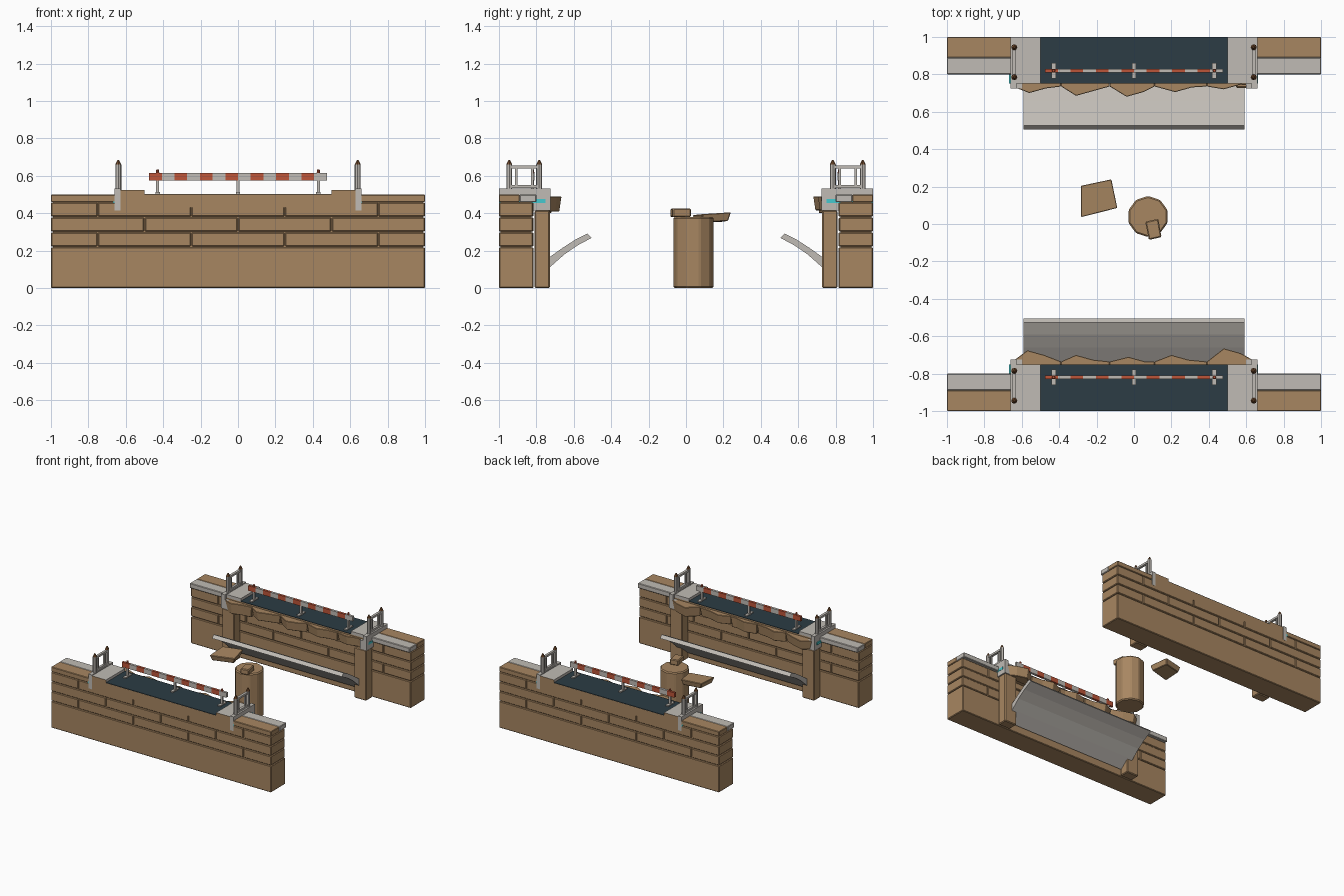
import bpy, bmesh, math, random
from mathutils import Vector

random.seed(4)
cube = bpy.data.objects.get("Cube")
if cube:
    bpy.data.objects.remove(cube, do_unlink=True)


def material(name, rgb):
    m = bpy.data.materials.new(name)
    m.use_nodes = True
    m.diffuse_color = (*rgb, 1)
    m.node_tree.nodes["Principled BSDF"].inputs["Base Color"].default_value = (*rgb, 1)
    return m


STONE = material("sandstone", (0.39, 0.24, 0.12))
GREY = material("pale concrete", (0.53, 0.50, 0.46))
ROAD = material("asphalt", (0.025, 0.045, 0.058))
RED = material("barrier red", (0.51, 0.09, 0.04))
CYAN = material("cyan trim", (0.06, 0.58, 0.62))
COPPER = material("copper cap", (0.19, 0.08, 0.03))


def finish(name, bm, mats, bevel=0.0):
    bmesh.ops.recalc_face_normals(bm, faces=bm.faces)
    mesh = bpy.data.meshes.new(name)
    bm.to_mesh(mesh)
    bm.free()
    for m in mats:
        mesh.materials.append(m)
    ob = bpy.data.objects.new(name, mesh)
    bpy.context.collection.objects.link(ob)
    if bevel:
        mod = ob.modifiers.new("bevel", "BEVEL")
        mod.width, mod.segments = bevel, 1
    return ob


def box(name, x, y, z, mat, bevel=0.0):
    """Box from three (min, max) ranges."""
    bm = bmesh.new()
    bmesh.ops.create_cube(bm, size=1)
    for v in bm.verts:
        v.co = [r[0] if c < 0 else r[1] for c, r in zip(v.co, (x, y, z))]
    return finish(name, bm, [mat], bevel)


def prism(name, points, offset, mat, bevel=0.0, shrink=1.0):
    """Polygon pushed along an offset, its far end optionally smaller."""
    bm = bmesh.new()
    face = bm.faces.new([bm.verts.new(p) for p in points])
    new = bmesh.ops.extrude_face_region(bm, geom=[face])["geom"]
    verts = [g for g in new if isinstance(g, bmesh.types.BMVert)]
    mid = sum((v.co for v in verts), Vector()) / len(verts)
    for v in verts:
        v.co = mid + (v.co - mid) * shrink + Vector(offset)
    return finish(name, bm, [mat], bevel)


def round_part(name, x, y, z, r1, r2, sides, mat, bevel=0.0):
    bm = bmesh.new()
    bmesh.ops.create_cone(bm, cap_ends=True, segments=sides, radius1=r1, radius2=r2, depth=z[1] - z[0])
    bmesh.ops.translate(bm, vec=(x, y, sum(z) / 2), verts=bm.verts)
    return finish(name, bm, [mat], bevel)


def railing(tag, s, x):
    for y in (0.785, 0.945):
        round_part(tag + "rail_post", x, s * y, (0.52, 0.66), 0.016, 0.016, 8, GREY)
        round_part(tag + "rail_cap", x, s * y, (0.66, 0.685), 0.016, 0.004, 8, COPPER)
    for z in (0.535, 0.64):
        box(tag + "rail_bar", (x - 0.01, x + 0.01), (s * 0.785, s * 0.945), (z, z + 0.016), GREY)
    for y in (0.822, 0.908):
        box(tag + "rail_baluster", (x - 0.006, x + 0.006), (s * y - 0.006, s * y + 0.006), (0.54, 0.645), GREY)


def barrier(tag, s):
    y, n, half = s * 0.82, 14, 0.475
    step = 2 * half / n
    for i in range(n):
        x = -half + i * step
        box(tag + "barrier_stripe", (x, x + step), (y - 0.01, y + 0.01), (0.575, 0.615), GREY if i % 2 else RED)
    for x in (-0.43, 0, 0.43):
        box(tag + "barrier_leg", (x - 0.008, x + 0.008), (y - 0.008, y + 0.008), (0.5, 0.58), GREY)
        box(tag + "barrier_foot", (x - 0.012, x + 0.012), (y - 0.042, y + 0.042), (0.503, 0.513), GREY)
        if x:
            round_part(tag + "barrier_lamp", x, y, (0.61, 0.633), 0.01, 0.007, 8, RED)


def bridge_half(tag, s, peaks):
    def ys(a, b):
        return sorted((s * a, s * b))

    # coursed wall
    box(tag + "wall_base", (-1, 1), ys(0.815, 1), (0, 0.218), STONE, 0.005)
    odd, even = (-1, -0.75, -0.25, 0.25, 0.75, 1), (-1, -0.5, 0, 0.5, 1)
    for z, joints in ((0.222, odd), (0.302, even), (0.382, odd)):
        for a, b in zip(joints, joints[1:]):
            inset = random.uniform(0, 0.004)
            box(tag + "wall_block", (a + 0.002 * (a > -1), b - 0.002 * (b < 1)),
                ys(0.815 + inset, 1), (z, z + 0.076), STONE, 0.005)
    box(tag + "wall_core", (-0.99, 0.99), ys(0.825, 0.992), (0.02, 0.46), STONE)

    # deck with road surface
    box(tag + "deck", (-0.64, 0.64), ys(0.75, 1), (0.43, 0.5), STONE)
    box(tag + "road", (-0.5, 0.5), ys(0.75, 0.999), (0.498, 0.504), ROAD)

    for e in (-1, 1):
        def xs(a, b):
            return sorted((e * a, e * b))

        # wall end copings
        box(tag + "end_slab", xs(0.655, 1), ys(0.89, 1), (0.46, 0.5), STONE, 0.004)
        box(tag + "end_coping", xs(0.655, 1), ys(0.8, 0.89), (0.46, 0.5), GREY, 0.004)
        # pavement, stone coloured on its outer end
        walk = box(tag + "pavement", xs(0.5, 0.652), ys(0.75, 1), (0.5, 0.525), GREY)
        walk.data.materials.append(STONE)
        for p in walk.data.polygons:
            p.material_index = int(p.normal.y * s > 0.9)
        # side beam with its bracket and coloured trim
        box(tag + "side_beam", xs(0.628, 0.66), ys(0.725, 1.001), (0.415, 0.532), GREY)
        box(tag + "beam_return", xs(0.6, 0.655), ys(0.725, 0.75), (0.415, 0.49), GREY)
        out = 0.668 if e < 0 else 0.662
        box(tag + "beam_trim", xs(0.655, out), ys(0.75, 1), (0.455, 0.475), CYAN)
        # pier under the deck
        box(tag + "pier", xs(0.545, 0.655), ys(0.728, 0.81), (0, 0.415), STONE, 0.006)
        railing(tag, s, e * 0.64)

    # broken deck edge, one chunk per peak
    edges = (-0.65, -0.39, -0.13, 0.11, 0.39, 0.65)
    for a, b, (px, py) in zip(edges, edges[1:], peaks):
        z = 0.49
        pts = [(a, s * 0.76, z), (a, s * 0.735, z), (px, s * py, z),
               (px + 0.09, s * (py + 0.025), z), (b, s * 0.735, z), (b, s * 0.76, z)]
        prism(tag + "broken_edge", pts, (0, s * 0.008, random.uniform(-0.095, -0.07)), STONE, 0.003, 0.93)

    # curved apron springing from the wall
    upper = [(0.8, 0.11), (0.73, 0.165), (0.66, 0.215), (0.59, 0.26), (0.527, 0.292)]
    lower = [(0.505, 0.268), (0.58, 0.228), (0.65, 0.18), (0.72, 0.118), (0.8, 0.05)]
    prism(tag + "arch_apron", [(-0.59, s * y, z) for y, z in upper + lower], (1.18, 0, 0), GREY)
    barrier(tag, s)


bridge_half("back_", 1, ((-0.56, 0.70), (-0.31, 0.685), (-0.04, 0.68), (0.22, 0.705), (0.48, 0.72)))
bridge_half("front_", -1, ((-0.57, 0.675), (-0.31, 0.70), (-0.03, 0.71), (0.2, 0.70), (0.48, 0.665)))

# fallen stones around the remaining column
round_part("column", 0.075, 0.04, (0, 0.38), 0.11, 0.11, 10, STONE, 0.008)
prism("floating_slab", [(-0.285, 0.205, 0.4), (-0.12, 0.24, 0.405), (-0.088, 0.085, 0.395), (-0.285, 0.035, 0.39)],
      (0, 0, -0.045), STONE, 0.004, 0.85)
prism("loose_block", [(0.06, 0.012, 0.38), (0.13, 0.028, 0.38), (0.147, -0.07, 0.38), (0.08, -0.085, 0.38)],
      (0, 0, 0.045), STONE, 0.006)
